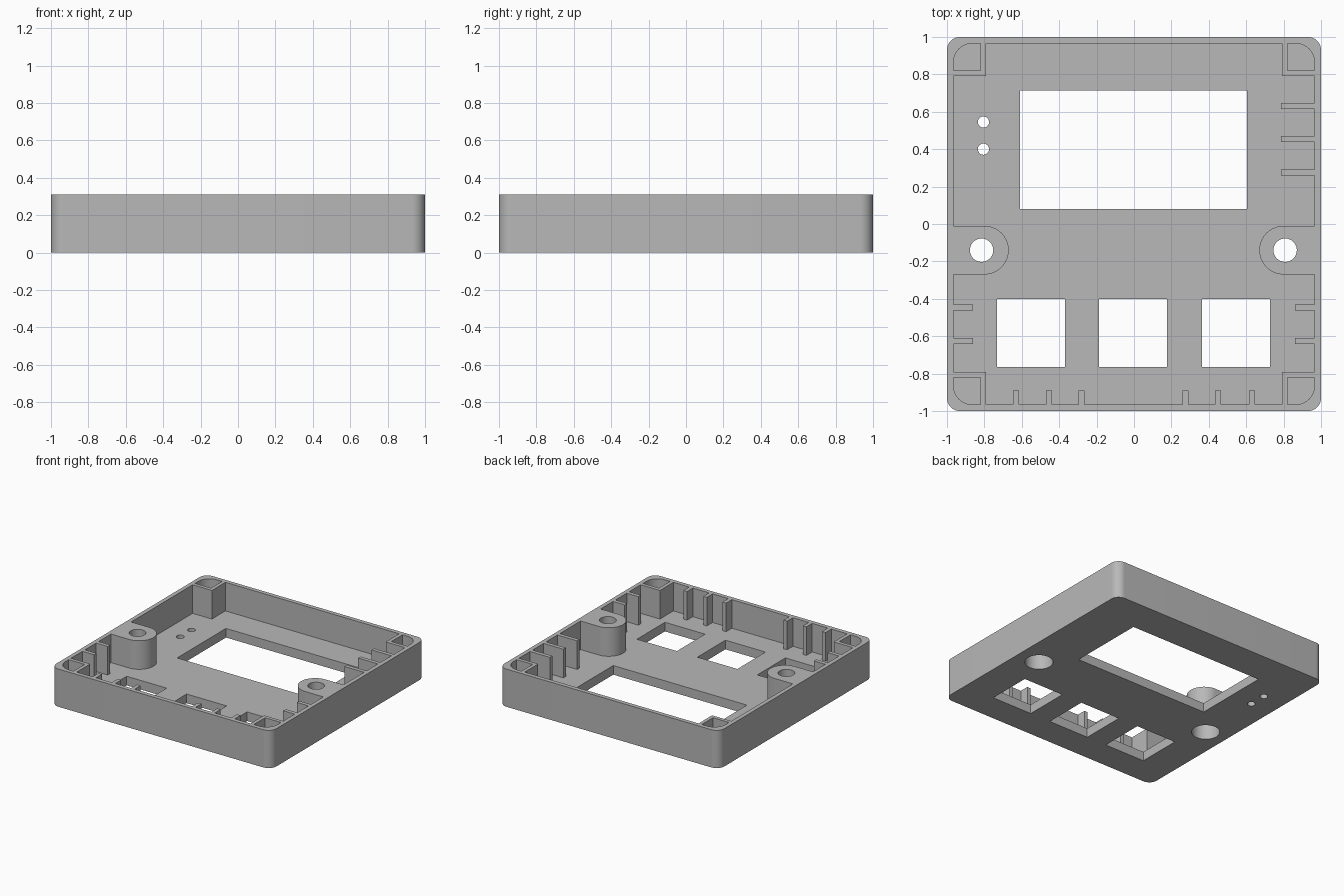
import bpy, bmesh, math
from mathutils import Matrix

cube = bpy.data.objects.get("Cube")
if cube:
    bpy.data.objects.remove(cube, do_unlink=True)

HEIGHT, FLOOR = 0.31, 0.075
WALL = 0.965      # inner face of the side walls
CORNER = 0.79     # inner face of the corner posts
BOSS_Y, BOSS_R = -0.14, 0.13

grey = bpy.data.materials.new("plastic grey")
grey.use_nodes = True
COLOUR = (0.48, 0.48, 0.48, 1)
grey.diffuse_color = COLOUR
grey.node_tree.nodes["Principled BSDF"].inputs["Base Color"].default_value = COLOUR


def arc(cx, cy, r, start, end, n):
    """Points on an arc, angles in degrees."""
    angles = [math.radians(start + (end - start) * i / n) for i in range(n + 1)]
    return [(cx + r * math.cos(a), cy + r * math.sin(a)) for a in angles]


def turn(points, k):
    """Rotate points by k quarter turns."""
    for _ in range(k):
        points = [(-y, x) for x, y in points]
    return points


def prism(name, points, z0, z1):
    """Extrude a closed outline between two heights."""
    bm = bmesh.new()
    face = bm.faces.new([bm.verts.new((x, y, z0)) for x, y in points])
    top = bmesh.ops.extrude_face_region(bm, geom=[face])["geom"]
    verts = [v for v in top if isinstance(v, bmesh.types.BMVert)]
    bmesh.ops.translate(bm, vec=(0, 0, z1 - z0), verts=verts)
    bmesh.ops.recalc_face_normals(bm, faces=bm.faces)
    mesh = bpy.data.meshes.new(name)
    bm.to_mesh(mesh)
    bm.free()
    mesh.materials.append(grey)
    obj = bpy.data.objects.new(name, mesh)
    bpy.context.collection.objects.link(obj)
    return obj


def rectangle(x0, x1, y0, y1):
    return [(x0, y0), (x1, y0), (x1, y1), (x0, y1)]


def circle(x, y, r, n=48):
    return arc(x, y, r, 0, 360, n)[:-1]


# Side features as (position along the side, depth from the wall) outlines
def rib(u, depth, t=0.016):
    return [(u - t, 0), (u - t, depth), (u + t, depth), (u + t, 0)]


def boss(u):
    bump = arc(u, WALL - 0.8, BOSS_R, 180, 0, 32)
    return [(u - BOSS_R, 0)] + bump + [(u + BOSS_R, 0)]


def side(k, features):
    """One wall of the cavity, starting at the corner post."""
    local = [(-CORNER, WALL - CORNER), (-CORNER, 0)]
    for feature in features:
        local += feature
    local.append((CORNER, 0))
    return turn([(u, d - WALL) for u, d in local], k)


# Cavity outline: ribs, screw bosses and corner posts stand out from the walls
front = [rib(u, 0.075) for u in (-0.63, -0.455, -0.28, 0.275, 0.45, 0.63)]
right = [rib(-0.625, 0.105), rib(-0.447, 0.105), boss(BOSS_Y)]
right += [rib(u, 0.18) for u in (0.275, 0.455, 0.63)]
left = [boss(-BOSS_Y), rib(0.447, 0.105), rib(0.625, 0.105)]
cavity = side(0, front) + side(1, right) + side(2, []) + side(3, left)
cutters = [prism("cavity_cutter", cavity, FLOOR, 1)]

# Hollow corner posts
pocket = [(0.82, 0.82), (WALL, 0.82)] + arc(WALL - 0.1, WALL - 0.1, 0.1, 0, 90, 16)
pocket.append((0.82, WALL))
for k in range(4):
    cutters.append(prism("pocket_cutter", turn(pocket, k), FLOOR, 1))

# Display window and button openings
openings = [rectangle(-0.61, 0.605, 0.08, 0.715)]
openings += [rectangle(x - 0.182, x + 0.182, -0.765, -0.4) for x in (-0.55, -0.005, 0.545)]
# Indicator light holes and screw holes
openings += [circle(-0.805, y, 0.03, 24) for y in (0.4, 0.545)]
openings += [circle(x, BOSS_Y, 0.0625) for x in (-0.815, 0.808)]
for outline in openings:
    cutters.append(prism("opening_cutter", outline, -0.5, 1))

# Wide screw head recesses from below
for x in (-0.815, 0.808):
    cutters.append(prism("recess_cutter", circle(x, BOSS_Y, 0.105), -0.5, 0.22))

# Case body with rounded upright corners
outline = []
for k in range(4):
    outline += turn(arc(0.93, 0.93, 0.07, 0, 90, 16), k)
case = prism("case", outline, 0, HEIGHT)
bpy.context.view_layer.objects.active = case
case.select_set(True)
for cutter in cutters:
    mod = case.modifiers.new("cut", "BOOLEAN")
    mod.operation = "DIFFERENCE"
    mod.solver = "EXACT"
    mod.object = cutter
    bpy.ops.object.modifier_apply(modifier=mod.name)
    bpy.data.objects.remove(cutter, do_unlink=True)

bpy.ops.object.select_all(action="DESELECT")
case.select_set(True)
bpy.ops.object.shade_smooth_by_angle(angle=math.radians(30))
